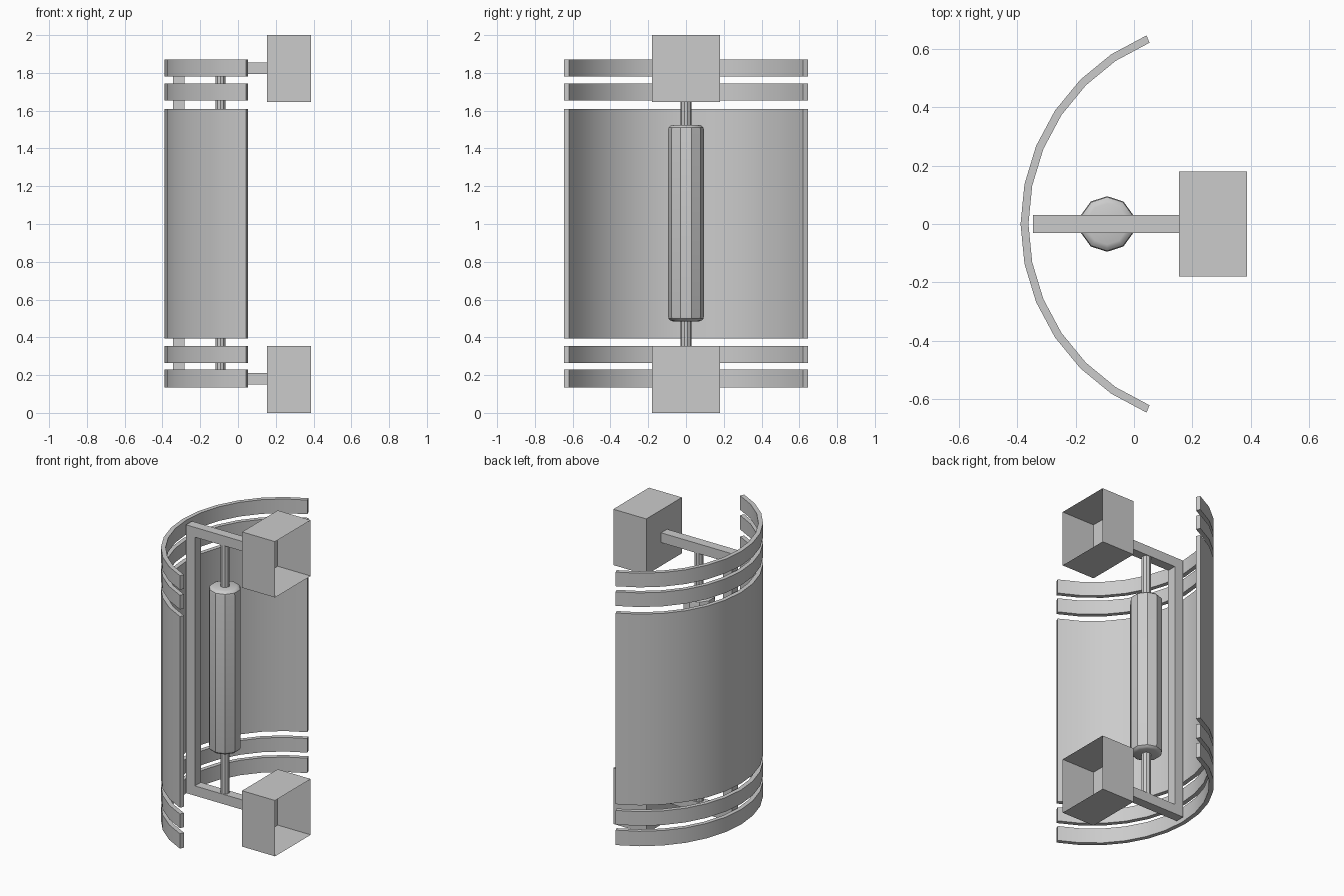
import bpy, bmesh, math
from mathutils import Matrix, Vector

if "Cube" in bpy.data.objects:
    bpy.data.objects.remove(bpy.data.objects["Cube"], do_unlink=True)

GREY = (0.6, 0.6, 0.6, 1)
mat = bpy.data.materials.new("plain grey")
mat.use_nodes = True
mat.diffuse_color = GREY
mat.node_tree.nodes["Principled BSDF"].inputs["Base Color"].default_value = GREY


def finish(bm, name, smooth=False):
    bmesh.ops.recalc_face_normals(bm, faces=bm.faces)
    mesh = bpy.data.meshes.new(name)
    bm.to_mesh(mesh)
    bm.free()
    mesh.materials.append(mat)
    ob = bpy.data.objects.new(name, mesh)
    bpy.context.collection.objects.link(ob)
    if smooth:
        bpy.ops.object.select_all(action="DESELECT")
        ob.select_set(True)
        bpy.context.view_layer.objects.active = ob
        bpy.ops.object.shade_smooth_by_angle(angle=math.radians(30))
    return ob


def prism(name, outline, z0, z1, smooth=False):
    """Extrude a closed xy outline from z0 to z1."""
    bm = bmesh.new()
    low = [bm.verts.new((x, y, z0)) for x, y in outline]
    high = [bm.verts.new((x, y, z1)) for x, y in outline]
    n, half = len(outline), len(outline) // 2
    for i in range(n):
        j = (i + 1) % n
        bm.faces.new((low[i], low[j], high[j], high[i]))
    # Cap as a strip of quads between the outer and inner arcs
    for ring in (low, high):
        for i in range(half - 1):
            bm.faces.new((ring[i], ring[i + 1], ring[n - 2 - i], ring[n - 1 - i]))
    return finish(bm, name, smooth)


def lathe(name, x, profile, sides):
    """Stack polygon rings of (radius, z) and cap both ends."""
    bm = bmesh.new()
    rings = []
    for r, z in profile:
        angles = [math.pi / 2 + math.tau * i / sides for i in range(sides)]
        rings.append([bm.verts.new((x + r * math.cos(a), r * math.sin(a), z)) for a in angles])
    for a, b in zip(rings, rings[1:]):
        for i in range(sides):
            j = (i + 1) % sides
            bm.faces.new((a[i], a[j], b[j], b[i]))
    bm.faces.new(rings[0])
    bm.faces.new(rings[-1])
    return finish(bm, name, True)


# Curved shield panel with two separate bands above and below
def arc(radius):
    steps = [math.radians(11.25 * i) for i in range(-6, 7)]
    return [(0.31 - radius * math.cos(a), radius * math.sin(a)) for a in steps]


shield = arc(0.698) + arc(0.671)[::-1]
for name, z0, z1 in (("shield_panel", 0.395, 1.61),
                     ("upper_inner_band", 1.655, 1.745),
                     ("upper_outer_band", 1.78, 1.87),
                     ("lower_inner_band", 0.265, 0.355),
                     ("lower_outer_band", 0.135, 0.23)):
    prism(name, shield, z0, z1, True)

# Square-section bracket: a C-shaped profile extruded across y
bm = bmesh.new()
outer = [(0.157, 0.15), (-0.345, 0.15), (-0.345, 1.855), (0.157, 1.855)]
inner = [(0.157, 0.212), (-0.282, 0.212), (-0.282, 1.793), (0.157, 1.793)]
faces = []
vo = [bm.verts.new((x, -0.03, z)) for x, z in outer]
vi = [bm.verts.new((x, -0.03, z)) for x, z in inner]
for i in range(3):
    faces.append(bm.faces.new((vo[i], vo[i + 1], vi[i + 1], vi[i])))
grown = bmesh.ops.extrude_face_region(bm, geom=faces, use_keep_orig=True)
moved = [g for g in grown["geom"] if isinstance(g, bmesh.types.BMVert)]
bmesh.ops.translate(bm, verts=moved, vec=(0, 0.06, 0))
finish(bm, "bracket")

# Thin-walled boxes, open towards +x
for name, z0, z1 in (("upper_box", 1.645, 2.0), ("lower_box", 0.0, 0.355)):
    bm = bmesh.new()
    place = Matrix.Translation((0.27, 0, (z0 + z1) / 2)) @ Matrix.Diagonal((0.232, 0.358, z1 - z0, 1))
    bmesh.ops.create_cube(bm, size=1, matrix=place)
    bm.normal_update()
    open_side = [f for f in bm.faces if f.normal.dot(Vector((1, 0, 0))) > 0.9]
    bmesh.ops.delete(bm, geom=open_side, context="FACES")
    finish(bm, name)

# Roller with rounded ends on a slim axle
AXIS_X = -0.092
lathe("axle", AXIS_X, [(0.028, 0.2), (0.028, 1.8)], 10)
end = [(0.07, 0), (0.083, 0.005), (0.092, 0.014), (0.095, 0.028)]
lathe("roller", AXIS_X, [(r, 0.485 + d) for r, d in end] +
      [(r, 1.525 - d) for r, d in reversed(end)], 10)
